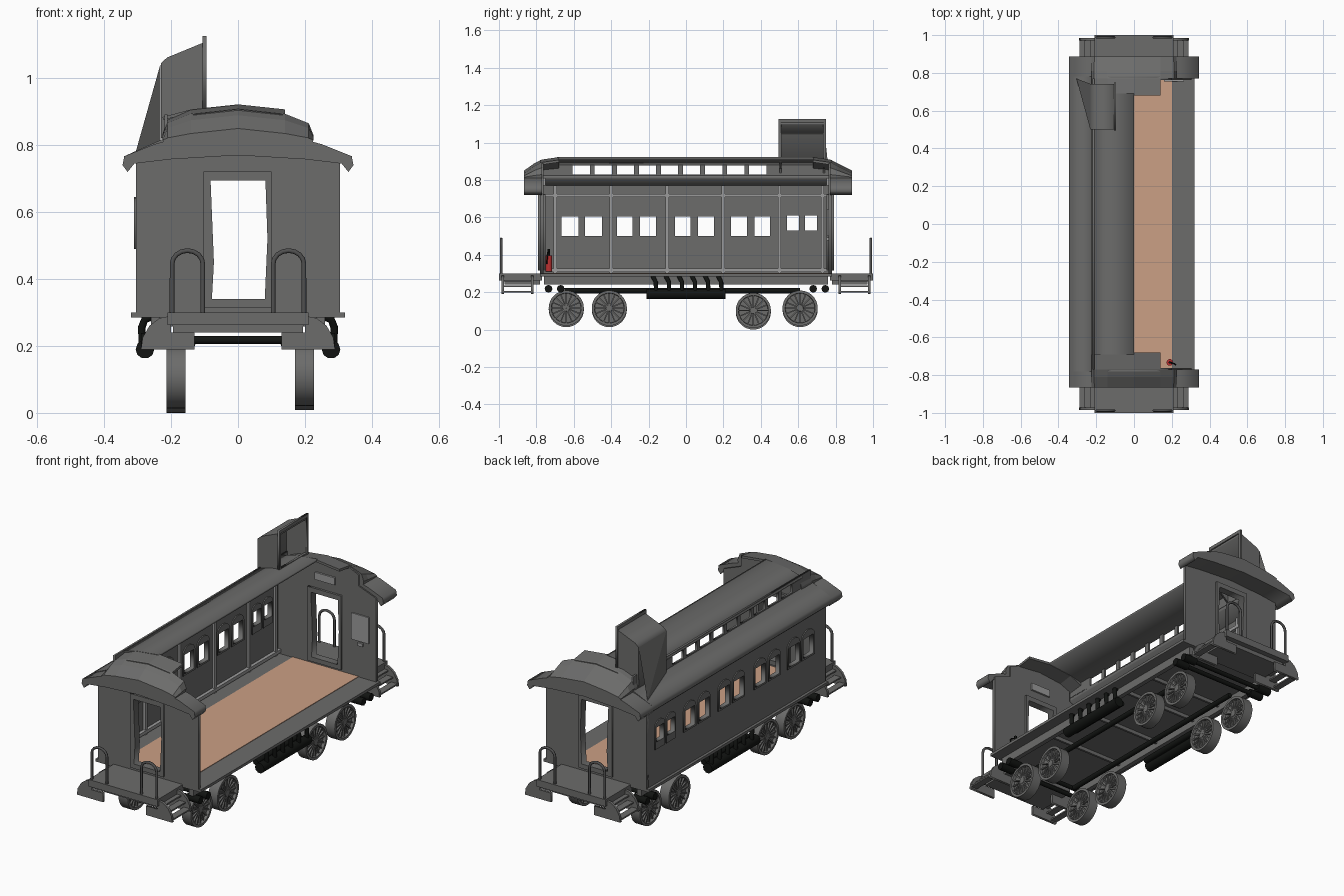
import bpy, bmesh
from math import sin, cos, pi
from mathutils import Matrix, Vector

if "Cube" in bpy.data.objects:
    bpy.data.objects.remove(bpy.data.objects["Cube"])

PLANES = {'x': Matrix(((0, 0, 1), (1, 0, 0), (0, 1, 0))),
          'y': Matrix(((1, 0, 0), (0, 0, -1), (0, 1, 0)))}

def material(name, col):
    m = bpy.data.materials.new(name)
    m.diffuse_color = (*col, 1)
    m.use_nodes = True
    m.node_tree.nodes["Principled BSDF"].inputs["Base Color"].default_value = m.diffuse_color
    return m

GREY = material("dark_grey", (0.15, 0.15, 0.147))
LIGHT = material("light_grey", (0.33, 0.33, 0.33))
RAIL = material("rail_grey", (0.08, 0.08, 0.08))
BLACK = material("dark_iron", (0.006, 0.007, 0.006))
TAN = material("floor_tan", (0.6, 0.35, 0.235))
RED = material("red_paint", (0.5, 0.03, 0.03))

def finish(name, bm, mat=GREY, smooth=False):
    bmesh.ops.recalc_face_normals(bm, faces=bm.faces)
    me = bpy.data.meshes.new(name)
    bm.to_mesh(me)
    bm.free()
    ob = bpy.data.objects.new(name, me)
    bpy.context.collection.objects.link(ob)
    me.materials.append(mat)
    if smooth:
        for o in bpy.context.selected_objects:
            o.select_set(False)
        ob.select_set(True)
        bpy.context.view_layer.objects.active = ob
        bpy.ops.object.shade_smooth_by_angle()
    return ob

def add_box(bm, x0, x1, y0, y1, z0, z1):
    m = Matrix.Translation(((x0 + x1) / 2, (y0 + y1) / 2, (z0 + z1) / 2)) @ Matrix.Diagonal((abs(x1 - x0), abs(y1 - y0), abs(z1 - z0), 1))
    bmesh.ops.create_cube(bm, size=1, matrix=m)

def boxes(name, items, mat=GREY):
    bm = bmesh.new()
    for b in items:
        add_box(bm, *b)
    return finish(name, bm, mat)

def plate(name, axis, lo, hi, *loops):
    """Extrude a flat outline (first loop) with holes (other loops) along x or y."""
    cu = bpy.data.curves.new(name, 'CURVE')
    cu.dimensions, cu.fill_mode, cu.extrude = '2D', 'BOTH', abs(hi - lo) / 2
    for loop in loops:
        sp = cu.splines.new('POLY')
        sp.points.add(len(loop) - 1)
        for p, (u, v) in zip(sp.points, loop):
            p.co = (u, v, 0, 1)
        sp.use_cyclic_u = True
    tmp = bpy.data.objects.new(name, cu)
    bpy.context.collection.objects.link(tmp)
    me = bpy.data.meshes.new_from_object(tmp.evaluated_get(bpy.context.evaluated_depsgraph_get()))
    bpy.data.objects.remove(tmp)
    bm = bmesh.new()
    bm.from_mesh(me)
    bmesh.ops.remove_doubles(bm, verts=bm.verts, dist=1e-5)
    bm.transform(PLANES[axis].to_4x4())
    bmesh.ops.translate(bm, verts=bm.verts, vec=Vector([(lo + hi) / 2 if a == axis else 0 for a in 'xyz']))
    return finish(name, bm)

def loft(name, rings):
    bm = bmesh.new()
    vs = [[bm.verts.new(p) for p in r] for r in rings]
    n = len(vs[0])
    for a, b in zip(vs, vs[1:]):
        for i in range(n):
            bm.faces.new((a[i], a[(i + 1) % n], b[(i + 1) % n], b[i]))
    bm.faces.new(vs[0])
    bm.faces.new(vs[-1])
    return finish(name, bm)

def tube(name, pts, r, mat=BLACK, sides=2):
    cu = bpy.data.curves.new(name, 'CURVE')
    cu.dimensions, cu.bevel_depth, cu.bevel_resolution, cu.use_fill_caps = '3D', r, sides, True
    sp = cu.splines.new('POLY')
    sp.points.add(len(pts) - 1)
    for p, c in zip(sp.points, pts):
        p.co = (*c, 1)
    ob = bpy.data.objects.new(name, cu)
    bpy.context.collection.objects.link(ob)
    cu.materials.append(mat)
    return ob

def rect(u0, u1, v0, v1):
    return [(u0, v0), (u1, v0), (u1, v1), (u0, v1)]

def arch(u0, u1, v0, v1):
    c, r = (u0 + u1) / 2, (u1 - u0) / 2
    return [(u0, v0), (u1, v0)] + [(c + r * cos(a * pi / 8), v1 - r * .8 + r * .8 * sin(a * pi / 8)) for a in range(9)]

def mirror(half):  # half runs from -x to the centre
    return half + [(-x, z) for x, z in reversed(half[:-1])]

# floor, underframe
boxes("floor_slab", [(-.32, .32, -.78, .78, .285, .3)])
boxes("tan_floor", [(-.2, .2, -.762, .762, .3, .303)], TAN)
boxes("underframe", [(s * .235, s * .26, -.76, .76, .24, .287) for s in (-1, 1)] +
      [(-.24, .24, y - .006, y + .006, .265, .287) for y in (-.4, -.1, .2, .4)])

# left wall with window pairs
wins = [(-.665, -.575), (-.54, -.45), (-.37, -.285), (-.245, -.16), (-.06, .025),
        (.065, .15), (.24, .325), (.365, .45), (.54, .605), (.635, .7)]
holes = [rect(a, b, .5, .605) if b < .5 else rect(a, b, .53, .61) for a, b in wins]
plate("left_wall", 'x', -.305, -.29, rect(-.775, .775, .3, .775), *holes)
for (a, b), h in zip(wins, holes):
    plate("window_frame", 'x', -.311, -.284, arch(a - .01, b + .01, .49, .645), h)
boxes("wall_ribs", [(-.292, -.276, y - .009, y + .009, .3, .77) for y in (-.7, -.4, -.1, .2, .5, .73)] +
      [(-.292, -.272, -.762, .762, z, z + .018) for z in (.308, .708)], LIGHT)

# end walls, door frames, signs
wall = [(-.305, .3), (-.305, .76), (-.2, .80), (-.2, .86), (-.13, .893), (0, .908)]
door = [(-.078, .34), (.08, .34), (.088, .52), (.082, .695), (-.082, .695), (-.072, .45)]
for s in (-1, 1):
    plate("end_wall", 'y', s * .762, s * .78, mirror(wall), door)
    plate("door_frame", 'y', s * .75, s * .792, rect(-.103, .1, .315, .722), door)
    boxes("door_sign", [(-.06, .06, s * .752, s * .765, .77, .81)], LIGHT)
boxes("notice_board", [(.16, .265, .755, .765, .5, .645), (.2, .23, .752, .765, .475, .492)], LIGHT)

# platforms, steps and railings
step = [(.13, .19), (.29, .19), (.285, .225), (.265, .26), (.235, .283), (.2, .29), (.2, .24), (.13, .24)]
for s in (-1, 1):
    boxes("end_platform", [(-.21, .21, s * .77, s, .262, .3), (-.195, .195, s * .78, s * .97, .24, .265)])
    for k in (-1, 1):
        for y in (.815, .972):
            plate("step_side", 'y', s * y, s * (y + .014), [(k * u, v) for u, v in step])
        boxes("step_treads", [(k * (.195 + i * .028), k * (.233 + i * .028), s * .82, s * .98,
                               .258 - i * .03, .266 - i * .03) for i in range(3)])
        tube("handrail", [(k * .105, s * .988, .28)] +
             [(k * (.151 - .046 * cos(i * pi / 8)), s * .988, .445 + .04 * sin(i * pi / 8)) for i in range(9)] +
             [(k * .197, s * .988, .28)], .007, RAIL)

# low side roof and clerestory window strip
plate("side_roof", 'y', -.78, .78, [(-.34, .767), (-.3, .785), (-.21, .825), (-.21, .805), (-.3, .765),
                                    (-.325, .75), (-.33, .725), (-.345, .74)])
plate("clerestory_wall", 'x', -.22, -.21, rect(-.77, .77, .805, .892),
      *[rect(y - .046, y + .046, .828, .879) for y in [-.56 + i * .118 for i in range(9)]])
plate("clerestory_roof", 'y', -.69, .69, [(-.226, .884), (-.14, .907), (0, .922), (0, .911), (-.14, .896), (-.222, .876)])

# hoods over both ends, rising into the raised roof
hood = mirror([(-.34, .767), (-.25, .803), (-.15, .83), (0, .85)])
under = mirror([(-.33, .72), (-.31, .745), (-.2, .758), (0, .77)])
low = [(-.225, .815), (-.21, .822), (-.14, .835), (0, .85)]
high = [(-.226, .832), (-.212, .875), (-.14, .907), (0, .922)]

def cap(t):
    return mirror([(a + (c - a) * t, b + (d - b) * t) for (a, b), (c, d) in zip(low, high)])

for s in (-1, 1):
    out = .866 if s < 0 else .888
    plate("end_hood", 'y', s * .77, s * out, hood + [(.345, .74)] + under[::-1] + [(-.345, .74)])
    rings = []
    for y, t in ((out, 0), (.81, .55), (.77, .82)):
        rings.append([(x, s * y, z) for x, z in cap(t) + [(.22, .8), (-.22, .8)]])
    loft("hood_top", rings)
    rings = []
    for y, t in ((.77, .82), (.68, 1)):
        c = cap(t)[:5]
        rings.append([(x, s * y, z) for x, z in c] + [(x, s * y, z - .013) for x, z in reversed(c)])
    loft("raised_roof_end", rings)

# roof cupola, open on the cut side, with a flared outer cheek
shell = [(-.23, .82), (-.23, 1.045), (-.212, 1.062), (-.1, 1.108), (-.1, 1.096), (-.208, 1.05), (-.218, 1.04), (-.218, .82)]
plate("cupola_shell", 'y', .505, .74, shell)
side = [(-.23, .82), (-.23, 1.045), (-.212, 1.062), (-.1, 1.108), (-.1, .9), (-.14, .895)]
for y in (.5, .732):
    plate("cupola_side", 'y', y, y + .01, side)
plate("cupola_rim", 'x', -.106, -.094, rect(.494, .748, .9, 1.126), rect(.508, .734, .915, 1.108))
bm = bmesh.new()
v = [bm.verts.new(p) for p in ((-.231, .5, .815), (-.231, .5, 1.045), (-.231, .742, 1.045), (-.305, .77, .782))]
for f in ((0, 1, 3), (1, 2, 3)):
    bm.faces.new([v[i] for i in f])
finish("cupola_cheek", bm)

# spoked wheels
def wheel(x, y, z, n=32, r=.094):
    bm = bmesh.new()
    prof = [(-.028, r), (.028, r), (.028, .08), (.012, .078), (.012, .02), (.024, .017), (.024, .001),
            (-.024, .001), (-.024, .017), (-.012, .02), (-.012, .078), (-.028, .08)]
    vs = [[bm.verts.new((u, q * cos(2 * pi * i / n), q * sin(2 * pi * i / n))) for u, q in prof] for i in range(n)]
    for i in range(n):
        a, b = vs[i], vs[(i + 1) % n]
        for j in range(len(prof)):
            k = (j + 1) % len(prof)
            bm.faces.new((a[j], a[k], b[k], b[j]))
    for i in range(16):
        m = Matrix.Rotation(2 * pi * i / 16, 4, 'X') @ Matrix.Translation((0, 0, .047)) @ Matrix.Diagonal((.042, .007, .068, 1))
        bmesh.ops.create_cube(bm, size=1, matrix=m)
    finish("wheel", bm, smooth=True).location = (x, y, z)

for y, z in ((-.64, .115), (-.41, .115), (.36, .102), (.61, .115)):
    wheel(.199, y, z)
    wheel(-.185, y, z - .008)

# dark pipework under the floor
for y in (-.735, -.67, .68, .745):
    tube("cross_pipe", [(-.27, y, .218), (.27, y, .218)], .012)
for k in (-1, 1):
    for y in (-.735, -.67, .68, .745):
        tube("cross_pipe_end", [(k * .21, y, .218), (k * .29, y, .218)], .021)
    tube("long_pipe", [(k * .14, -.65, .208), (k * .14, .61, .208)], .014)
    tube("tank_pipe", [(k * .278, -.21, .19), (k * .278, .21, .19)], .028, BLACK, 3)
    tube("inner_tank_pipe", [(k * .24, -.19, .205), (k * .24, .19, .205)], .016)
    for i in range(6):
        y = -.17 + i * .07
        tube("coil_pipe", [(k * .26, y - .008, .287), (k * .278, y - .005, .28), (k * .288, y + .008, .255), (k * .285, y + .01, .19)], .012)

# fire extinguisher
tube("extinguisher_body", [(.19, -.733, .31), (.19, -.733, .395)], .018, RED, 3)
tube("extinguisher_nozzle", [(.19, -.733, .39), (.19, -.733, .432)], .007)
tube("extinguisher_hose", [(.19, -.733, .42), (.215, -.74, .41), (.22, -.745, .35)], .004)
